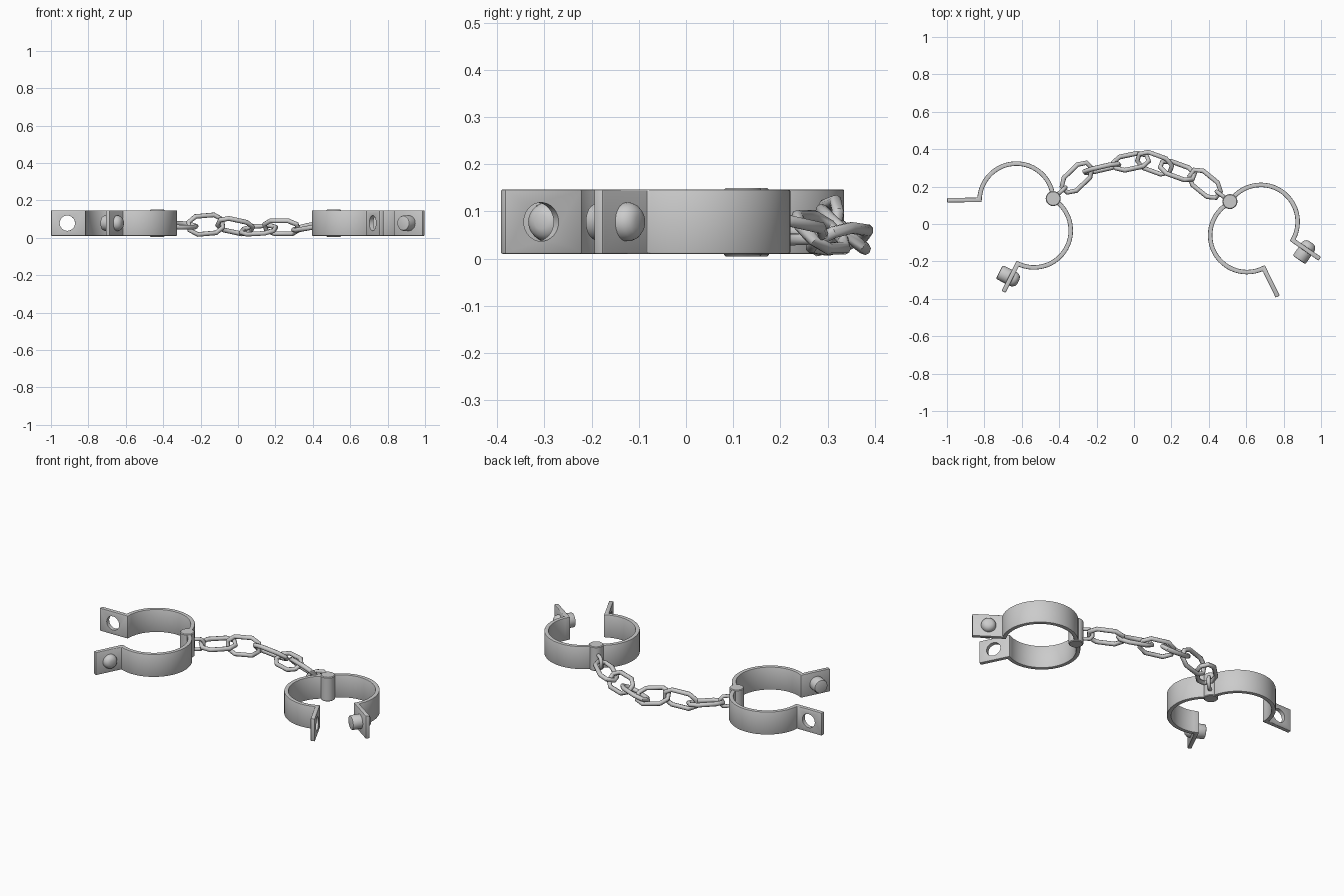
import bpy, bmesh
from math import sin, cos, pi, radians, atan2, hypot
from mathutils import Vector, Matrix

if "Cube" in bpy.data.objects:
    bpy.data.objects.remove(bpy.data.objects["Cube"])

R, THICK, Z0, Z1, ZM = 0.197, 0.024, 0.01, 0.147, 0.078


def finish(ob, angle=35):
    bpy.ops.object.select_all(action='DESELECT')
    bpy.context.view_layer.objects.active = ob
    ob.select_set(True)
    for m in list(ob.modifiers):
        bpy.ops.object.modifier_apply(modifier=m.name)
    bpy.ops.object.shade_smooth_by_angle(angle=radians(angle))


def mesh_object(name, bm):
    bmesh.ops.recalc_face_normals(bm, faces=bm.faces)
    me = bpy.data.meshes.new(name)
    bm.to_mesh(me)
    bm.free()
    ob = bpy.data.objects.new(name, me)
    bpy.context.collection.objects.link(ob)
    return ob


def strip(name, path):
    """Upright band of constant thickness following a 2D path."""
    bm = bmesh.new()
    rings = []
    for i, p in enumerate(path):
        a = (p - path[i - 1]).normalized() if i else None
        b = (path[i + 1] - p).normalized() if i < len(path) - 1 else None
        a, b = a or b, b or a
        n = Vector((-(a + b).y, (a + b).x)).normalized()
        n *= THICK / 2 / n.dot(Vector((-a.y, a.x)))
        rings.append([bm.verts.new((q.x, q.y, z)) for q, z in
                      ((p - n, Z0), (p + n, Z0), (p + n, Z1), (p - n, Z1))])
    for r, s in zip(rings, rings[1:]):
        for k in range(4):
            bm.faces.new((r[k], r[k - 1], s[k - 1], s[k]))
    bm.faces.new(rings[0])
    bm.faces.new(rings[-1])
    ob = mesh_object(name, bm)
    bev = ob.modifiers.new("bevel", 'BEVEL')
    bev.width, bev.segments, bev.limit_method = 0.004, 2, 'ANGLE'
    bev.angle_limit = radians(40)
    return ob


def lathe(name, profile, matrix, n=32):
    """Turned solid from (radius, height) pairs, closed at both ends."""
    bm = bmesh.new()
    rings = [[bm.verts.new((r * cos(2 * pi * k / n), r * sin(2 * pi * k / n), h))
              for k in range(n)] for r, h in profile]
    for r, s in zip(rings, rings[1:]):
        for k in range(n):
            bm.faces.new((r[k], r[k - 1], s[k - 1], s[k]))
    bm.faces.new(rings[0])
    bm.faces.new(rings[-1])
    bm.transform(matrix)
    return mesh_object(name, bm)


def cuff_half(name, hinge, centre, end, flange_end, bolt):
    """Half ring from hinge to end angle (degrees), then a flat flange."""
    c = Vector(centre)
    h = Vector(hinge) - c
    a0, a1 = atan2(h.y, h.x), radians(end)
    path = [c + R * Vector((cos(a0 + (a1 - a0) * i / 32), sin(a0 + (a1 - a0) * i / 32)))
            for i in range(33)]
    tip = Vector(flange_end)
    ob = strip(name, path + [tip])
    d = (tip - path[-1]).normalized()
    mid = (tip + path[-1]) / 2
    axis = Vector((-d.y, d.x, 0))
    place = Matrix.Translation((mid.x, mid.y, ZM)) @ axis.to_track_quat('Z', 'Y').to_matrix().to_4x4()
    if bolt:
        finish(ob)
        finish(lathe(name + "_bolt", [(0.032, -0.068), (0.038, -0.066), (0.041, -0.06), (0.041, 0.02),
                                      (0.037, 0.031), (0.028, 0.041), (0.015, 0.046)], place))
    else:
        cutter = lathe("hole_cutter", [(0.041, -0.05), (0.041, 0.05)], place)
        cutter.hide_render = True
        cut = ob.modifiers.new("hole", 'BOOLEAN')
        cut.operation, cut.object, cut.solver = 'DIFFERENCE', cutter, 'EXACT'
        finish(ob)
        bpy.data.objects.remove(cutter)


def link(name, centre, yaw, pitch, roll, length=0.092, width=0.049, wire=0.013):
    """Eight-cornered wire link."""
    quarter = [(length, width * 0.45), (length * 0.55, width)]
    pts = quarter + [(-x, y) for x, y in quarter[::-1]]
    pts += [(-x, -y) for x, y in pts]
    cu = bpy.data.curves.new(name, 'CURVE')
    cu.dimensions = '3D'
    cu.bevel_depth, cu.bevel_resolution = wire, 2
    sp = cu.splines.new('POLY')
    sp.points.add(len(pts) - 1)
    for p, (x, y) in zip(sp.points, pts):
        p.co = (x, y, 0, 1)
    sp.use_cyclic_u = True
    ob = bpy.data.objects.new(name, cu)
    bpy.context.collection.objects.link(ob)
    ob.matrix_world = (Matrix.Translation(centre) @ Matrix.Rotation(radians(yaw), 4, 'Z')
                       @ Matrix.Rotation(radians(-pitch), 4, 'Y') @ Matrix.Rotation(radians(roll), 4, 'X'))
    bpy.ops.object.select_all(action='DESELECT')
    bpy.context.view_layer.objects.active = ob
    ob.select_set(True)
    bpy.ops.object.convert(target='MESH')
    finish(bpy.context.view_layer.objects.active, 50)


# Cuffs: one half with a hole, one half with a bolt, joined by a hinge pin
left, right = (-0.432, 0.136), (0.513, 0.12)
cuff_half("left_cuff_back", left, (-0.629, 0.126), 179, (-0.999, 0.127), False)
cuff_half("left_cuff_front", left, (-0.535, -0.035), -116, (-0.697, -0.362), True)
cuff_half("right_cuff_front", right, (0.604, -0.06), 297, (0.768, -0.388), False)
cuff_half("right_cuff_back", right, (0.678, 0.012), -30, (0.993, -0.186), True)
for name, (x, y), yaw in (("left", left, 42), ("right", right, 208 - 65)):
    finish(lathe(name + "_hinge", [(0.036, 0.005), (0.04, 0.009), (0.04, 0.146), (0.036, 0.15)],
                 Matrix.Translation((x, y, 0))))
    # small upright eye holding the chain
    a = radians(yaw)
    link(name + "_eye", (x + 0.055 * cos(a), y + 0.055 * sin(a), 0.07), yaw, 0, 90, 0.035, 0.03, 0.011)

# Chain of alternating links: x, y, z, yaw, pitch, roll
chain = [(-0.305, 0.248, 0.066, 44, 0, 12),
         (-0.172, 0.298, 0.07, 13, 5, 80),
         (-0.015, 0.333, 0.062, 12, -12, -40),
         (0.11, 0.325, 0.042, -20, 3, 25),
         (0.232, 0.286, 0.056, -20, 0, -45),
         (0.38, 0.215, 0.06, -39, 8, 15)]
for i, (x, y, z, yaw, pitch, roll) in enumerate(chain):
    link(f"chain_link_{i + 1}", (x, y, z), yaw, pitch, roll)
